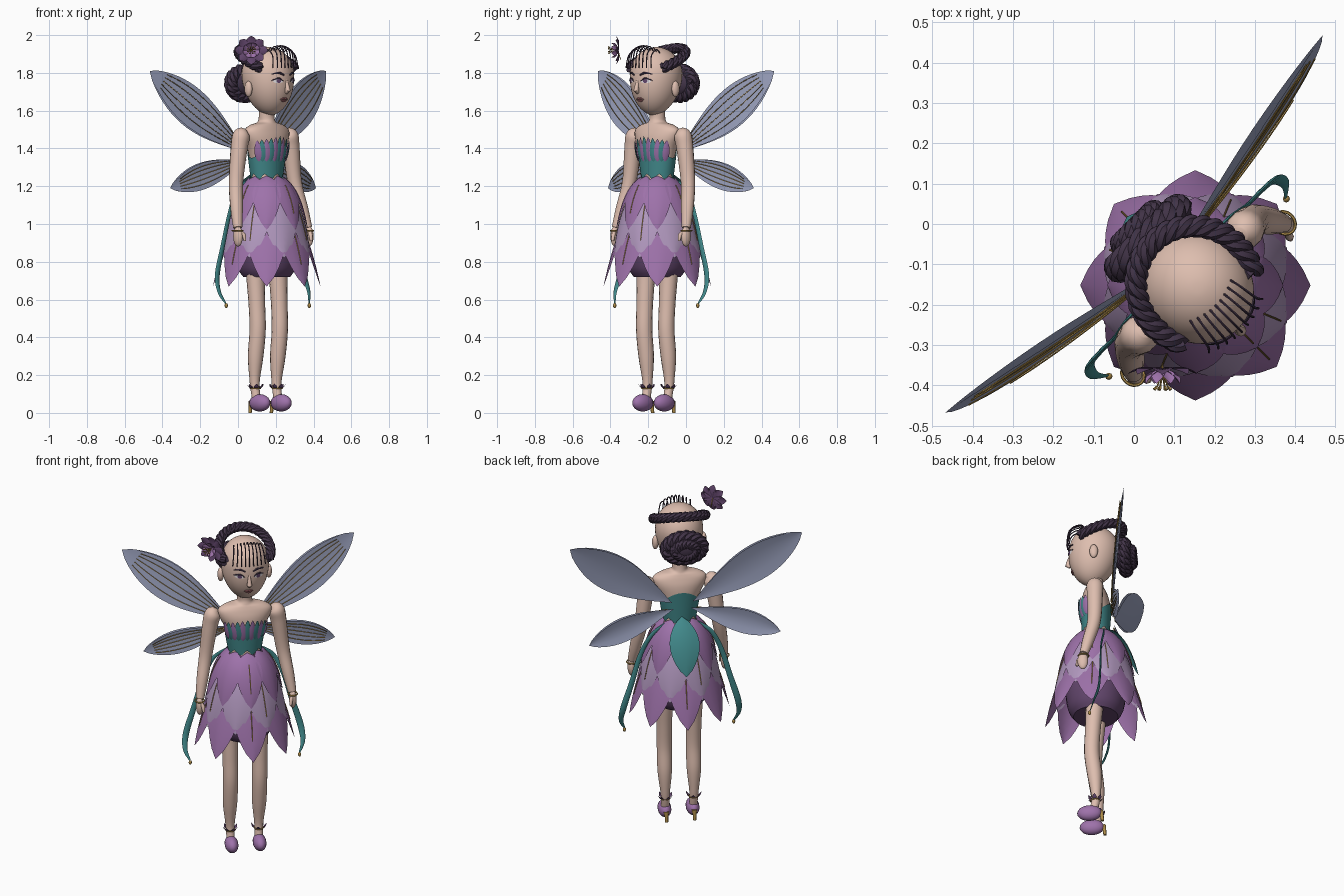
import bpy, math
from mathutils import Vector as V, Matrix

if "Cube" in bpy.data.objects:
    bpy.data.objects.remove(bpy.data.objects["Cube"])

PI = math.pi
# figure is turned 45 degrees and stands forward of the wing line
PLACE = Matrix.Rotation(PI / 4, 4, 'Z') @ Matrix.Translation((0, -0.215, 0))


def colour(name, r, g, b):
    m = bpy.data.materials.new(name)
    m.diffuse_color = [((c / 255 + 0.055) / 1.055) ** 2.4 for c in (r, g, b)] + [1]
    m.use_nodes = True
    m.node_tree.nodes["Principled BSDF"].inputs["Base Color"].default_value = m.diffuse_color
    return m


SKIN = colour("skin", 222, 190, 175)
HAIR = colour("dark_hair", 66, 52, 72)
PURPLE = colour("purple", 158, 114, 170)
LILAC = colour("lilac", 177, 152, 190)
PLUM = colour("plum", 98, 70, 108)
TEAL = colour("teal", 66, 138, 140)
WING = colour("wing_grey_blue", 160, 167, 196)
GOLD = colour("gold", 176, 142, 74)
LIP = colour("lip", 160, 100, 105)
WHITE = colour("eye_white", 235, 230, 232)


def make(name, mat, *parts):
    """Merge (verts, faces) parts into one smooth object."""
    vs, fs = [], []
    for v, f in parts:
        fs += [[i + len(vs) for i in q] for q in f]
        vs += v
    me = bpy.data.meshes.new(name)
    me.from_pydata([PLACE @ V(p) for p in vs], [], fs)
    me.materials.append(mat)
    ob = bpy.data.objects.new(name, me)
    bpy.context.collection.objects.link(ob)
    bpy.ops.object.select_all(action='DESELECT')
    ob.select_set(True)
    bpy.context.view_layer.objects.active = ob
    bpy.ops.object.shade_smooth_by_angle(angle=math.radians(50))


def flip(part):
    return [V((-p[0], p[1], p[2])) for p in part[0]], [f[::-1] for f in part[1]]


def pair(*parts):
    return list(parts) + [flip(p) for p in parts]


def spline(pts, n=6):
    """Catmull-Rom resampling of tuples of any length."""
    out, k = [], len(pts)
    for i in range(k - 1):
        a, b, c, d = pts[max(i - 1, 0)], pts[i], pts[i + 1], pts[min(i + 2, k - 1)]
        for j in range(n):
            t = j / n
            out.append(tuple(0.5 * (2 * q + (r - p) * t + (2 * p - 5 * q + 4 * r - s) * t * t
                             + (3 * q - p - 3 * r + s) * t ** 3) for p, q, r, s in zip(a, b, c, d)))
    return out + [tuple(pts[-1])]


def skin_rings(rings, caps=True):
    n = len(rings[0])
    f = [[k * n + i, k * n + (i + 1) % n, (k + 1) * n + (i + 1) % n, (k + 1) * n + i]
         for k in range(len(rings) - 1) for i in range(n)]
    if caps:
        f += [list(range(n))[::-1], [(len(rings) - 1) * n + i for i in range(n)]]
    return [p for r in rings for p in r], f


def loft(rows, n=28):
    """Stacked ellipses from (y, z, rx, ry)."""
    return skin_rings([[V((rx * math.cos(2 * PI * i / n), y + ry * math.sin(2 * PI * i / n), z))
                        for i in range(n)] for y, z, rx, ry in rows])


def tube(pts, n=8, ref=(0, 1, 0), flat=1):
    """Sweep along (x, y, z, radius)."""
    P, rings = [V(p[:3]) for p in pts], []
    for i, p in enumerate(P):
        t = P[min(i + 1, len(P) - 1)] - P[max(i - 1, 0)]
        u = t.cross(V(ref)).normalized()
        w = u.cross(t).normalized()
        rings.append([p + pts[i][3] * (u * math.cos(2 * PI * k / n) + flat * w * math.sin(2 * PI * k / n))
                      for k in range(n)])
    return skin_rings(rings)


def ball(c, r, n=16):
    return skin_rings([[V((c[0] + r[0] * math.sin(a) * math.cos(2 * PI * i / n),
                           c[1] + r[1] * math.sin(a) * math.sin(2 * PI * i / n),
                           c[2] - r[2] * math.cos(a))) for i in range(n)]
                       for a in [0.02 + (PI - 0.04) * k / 10 for k in range(11)]])


def bez(a, b, c, t):
    return V(a) * (1 - t) ** 2 + V(b) * 2 * t * (1 - t) + V(c) * t * t


def leaf(a, b, c, side, w, cup=0.0, k=1.0, p=0.8, n=12):
    """Petal on a quadratic midline, edges cupped back along the surface normal."""
    side, vs = V(side).normalized(), []
    nrm = side.cross(V(c) - V(a)).normalized()
    for i in range(n + 1):
        t = i / n
        h = w * max(math.sin(PI * t ** k), 0.002) ** p
        for s in (-1, -0.5, 0, 0.5, 1):
            vs.append(bez(a, b, c, t) + side * h * s + nrm * cup * s * s * h / w)
    return vs, [[r * 5 + j, r * 5 + j + 1, r * 5 + j + 6, r * 5 + j + 5] for r in range(n) for j in range(4)]


def rope(path, r, ref, turns):
    """Three twisted strands around a path of points."""
    P, parts = [V(p) for p in path], []
    for s in range(3):
        pts = []
        for i, p in enumerate(P):
            t = P[min(i + 1, len(P) - 1)] - P[max(i - 1, 0)]
            u = t.cross(V(ref)).normalized()
            w = u.cross(t).normalized()
            a = 2 * PI * (turns * i / len(P) + s / 3)
            pts.append((*(p + 0.5 * r * (u * math.cos(a) + w * math.sin(a))), 0.6 * r))
        parts.append(tube(pts, 7, ref))
    return parts


# ---- body
make("torso", SKIN, loft(spline([(0, 1.12, .12, .1), (0, 1.24, .088, .07), (0, 1.32, .098, .076),
     (0, 1.40, .12, .082), (0, 1.46, .148, .078), (0, 1.50, .15, .066), (0, 1.525, .11, .055),
     (0, 1.54, .05, .048), (0, 1.57, .042, .042), (-.01, 1.64, .045, .045)], 4)))
arm = tube(spline([(.165, .01, 1.50, .02), (.18, .01, 1.47, .046), (.195, .012, 1.40, .045), (.22, .01, 1.22, .038),
                   (.245, -.02, 1.08, .033), (.262, -.045, .98, .024)]), 14)
make("arms", SKIN, *pair(arm))
make("hands", SKIN, *pair(ball((.265, -.05, .935), (.021, .03, .055)),
                          tube([(.26, -.06, .965, .01), (.25, -.08, .94, .011), (.248, -.085, .91, .007)], 8)))
make("bracelets", GOLD, *pair(tube([(.265 + .026 * math.cos(a), -.046 + .03 * math.sin(a), .965, .004)
                                    for a in [2 * PI * i / 16 for i in range(17)]], 6, (0, 0, 1))))
make("legs", SKIN, *pair(tube(spline([(.085, 0, .95, .058), (.085, 0, .75, .05), (.084, -.01, .58, .044),
     (.083, -.015, .44, .043), (.083, .0, .3, .041), (.082, .008, .18, .028), (.081, .005, .12, .024),
     (.08, -.01, .05, .024)]), 16)))

# ---- shoes with heels and ankle petals
make("shoes", PURPLE, *pair(ball((.08, -.028, .053), (.038, .07, .046))))
make("heels", GOLD, *pair(tube([(.08, .035, .06, .016), (.08, .042, .03, .01), (.08, .045, 0, .009)], 8)))
ankle, cuff = [], []
for i in range(7):
    a = 2 * PI * i / 7
    d, o = V((math.cos(a), math.sin(a), 0)), V((.081, .003, .13))
    ankle.append(leaf(o + d * .02, o + d * .035, o + d * .045 + V((0, 0, .025)), (-d.y, d.x, 0), .012, n=6))
    cuff.append((*(o + d * .027), .004))
make("ankle_petals", PLUM, *pair(*ankle))
make("ankle_rings", GOLD, *pair(tube(cuff + cuff[:1], 6, (0, 0, 1))))


# ---- head
def head_size(z):
    if z > 1.79:
        return .135 * math.sqrt(max(1 - ((z - 1.79) / .147) ** 2, 0)), 0
    t = min((1.79 - z) / .215, 1)
    return .135 * (1 - t * t) ** .55, -.018 * t


def face(x, z, off=.002):
    r, sh = head_size(z)
    return V((x, sh - .008 - r * 1.06 * math.sqrt(max(1 - (x / r) ** 2, 0)) - off, z))


rows = []
for i in range(25):
    z = 1.756 - .1805 * math.cos(PI * (i + .15) / 24.3)
    r, sh = head_size(z)
    rows.append((sh - .008, z, r, r * 1.06))
make("head", SKIN, loft(rows, 36))
make("ears", SKIN, *pair(ball((.137, 0, 1.715), (.018, .024, .042))))
make("nose", SKIN, tube([(*face(0, 1.765, -.006), .006), (*face(0, 1.73, .004), .011),
                         (*face(0, 1.708, .012), .015), (*face(0, 1.694, .002), .008)], 10, (1, 0, 0)))


def patch(cx, cz, w, h, off):
    """Thin ellipse plate lying on the face."""
    e = [face(cx + w * math.cos(2 * PI * i / 16), cz + h * math.sin(2 * PI * i / 16), off) for i in range(16)]
    return [face(cx, cz, off)] + e, [[0, 1 + i, 1 + (i + 1) % 16] for i in range(16)]


def stroke(pts, r):
    return tube(spline([(*face(x, z), r * k) for x, z, k in pts], 4), 6, (0, 1, .3))


make("eye_whites", WHITE, *pair(patch(.054, 1.757, .026, .011, .003)))
make("irises", PLUM, *pair(patch(.053, 1.757, .012, .0105, .005)))
make("lashes_and_brows", HAIR,
     *pair(stroke([(.027, 1.755, .5), (.042, 1.768, 1), (.06, 1.77, 1.2), (.085, 1.76, .6)], .0042),
           stroke([(.022, 1.788, .8), (.05, 1.8, 1.2), (.085, 1.793, .5)], .005)))
make("lips", LIP, stroke([(-.026, 1.659, .3), (-.01, 1.664, 1), (0, 1.661, .9), (.01, 1.664, 1), (.026, 1.659, .3)], .006),
     stroke([(-.02, 1.655, .3), (0, 1.651, 1.1), (.02, 1.655, .3)], .006))

# ---- hair: braid, bun and thin fringe
arc = [math.radians(-32 + 244 * i / 90) for i in range(91)]
make("braid", HAIR, *rope([(.145 * math.cos(a), .15 * math.sin(a), 1.862 + .45 * .15 * math.sin(a)) for a in arc],
                          .027, (0, -.41, .91), 7))
coil = []
for R, y, r in ((.093, .165, .036), (.05, .2, .03)):
    ring = [2 * PI * i / 72 for i in range(73)]
    coil += rope([(R * 1.1 * math.cos(a), y, 1.745 + R * .72 * math.sin(a)) for a in ring], r, (0, 1, 0), 6)
make("bun", HAIR, ball((0, .165, 1.745), (.11, .065, .08)), *coil)
fringe = []
for i in range(9):
    x = -.085 + .17 * i / 8
    d = x * x * 3
    fringe.append(tube(spline([(x * .8, -.065 + d, 1.915 - d, .003), (x * .9, -.1 + d, 1.945 - d, .003),
                               (x, -.15 + d, 1.915 - d, .0035), (x * 1.1, -.163 + d, 1.825, .003)], 5), 5, (1, 0, 0)))
make("fringe", HAIR, *fringe)

# ---- hair flower
c, ax = V((-.205, -.09, 1.92)), V((-.707, -.707, 0))
u, up = V((.707, -.707, 0)), V((0, 0, 1))
outer, inner, stamens = [], [], []
for i in range(8):
    a = 2 * PI * i / 8 + PI / 2
    d = u * math.cos(a) * 1.15 + up * math.sin(a)
    s = up * math.cos(a) - u * math.sin(a)
    outer.append(leaf(c, c + d * .05 - ax * .005, c + d * .076 + ax * .012, s, .027, .006))
    d, s = (d + s * .4) * .9, s - d * .4
    inner.append(leaf(c, c + d * .03 + ax * .01, c + d * .042 + ax * .035, s, .018, .005))
    stamens.append(tube([(*c, .002), (*(c + d * .012 + ax * .04), .002), (*(c + d * .02 + ax * .05), .0045)], 5, (0, 0, 1)))
make("flower_outer_petals", PLUM, *outer)
make("flower_inner_petals", PURPLE, *inner)
make("flower_stamens", GOLD, *stamens, tube([(*c, .003), (*(c - up * .05 - ax * .015), .002)], 5))


# ---- bodice with a dipped top edge and petal front
def waist(z):
    t = (z - 1.24) / .2
    return .094 + .034 * t, .076 + .014 * t


rings = []
for k in range(7):
    ring = []
    for i in range(40):
        a = 2 * PI * i / 40
        lo = 1.25 + .015 * math.cos(8 * a)
        z = lo + (1.35 + .08 * math.sin(a) ** 2 - lo) * k / 6
        rx, ry = waist(z)
        ring.append(V((rx * math.cos(a), ry * math.sin(a), z)))
    rings.append(ring)
make("bodice", TEAL, skin_rings(rings, False))
cups = [[], []]
for i in range(11):
    a = math.radians(-60 + 12 * i)
    d = V((math.sin(a) * 1.25, -math.cos(a) * .9, 0))
    h = 1.465 - .025 * abs(math.sin(a))
    cups[i % 2].append(leaf(d * .093 + up * 1.33, d * .112 + up * 1.38, d * .112 + up * h,
                            (math.cos(a), math.sin(a), 0), .019, -.004, .9, .6))
make("bodice_purple_petals", PURPLE, *cups[0])
make("bodice_teal_petals", TEAL, *cups[1])

# ---- skirt: bell and three tiers of petals
make("underskirt", PLUM, loft(spline([(0, 1.235, .085, .075), (0, 1.15, .12, .115), (0, 1.02, .155, .155),
                                      (0, .88, .17, .17), (0, .77, .155, .155), (0, .72, .125, .125)], 4)))


def tier(name, mat, turn, base, mid, tip, w, cup):
    petals, ribs = [], []
    for i in range(8):
        a = 2 * PI * (i + turn) / 8
        d = V((math.sin(a), -math.cos(a), 0))
        q = [d * r + up * z for r, z in (base, mid, tip)]
        petals.append(leaf(*q, (math.cos(a), math.sin(a), 0), w, cup, .95, .7))
        if i % 2 == 0:
            ribs.append(tube([(*(bez(*q, t / 10) + d * .001), .0022) for t in range(3, 9)], 5, (-d.y, d.x, 0)))
    make(name, mat, *petals)
    make(name + "_ribs", GOLD, *ribs)


tier("skirt_lower_petals", PURPLE, 0, (.12, 1.12), (.22, .98), (.285, .67), .105, .02)
tier("skirt_middle_petals", LILAC, .5, (.12, 1.2), (.21, 1.06), (.245, .82), .095, .022)
tier("skirt_upper_petals", PURPLE, 0, (.08, 1.255), (.185, 1.2), (.218, .97), .075, .016)
make("back_tail", TEAL, leaf((0, .078, 1.28), (0, .2, 1.2), (0, .24, .98), (-1, 0, 0), .085, .015, 1.1, .7))

# ---- hanging ribbons with gold tips
make("ribbons", TEAL, *pair(tube(spline([(.09, .05, 1.23, .008), (.17, .06, 1.17, .012), (.23, .05, 1.05, .014),
     (.28, .05, .88, .016), (.325, .045, .73, .018), (.335, .02, .64, .013), (.312, -.005, .58, .005)]), 8, (0, 1, 0), .35)))
make("ribbon_tips", GOLD, *pair(ball((.311, -.008, .568), (.009, .009, .013), 8)))


# ---- wings, right side mirrored to the left
def wing(name, a, b, c, w):
    side = V((-(c[2] - a[2]), 0, c[0] - a[0])).normalized()
    front = leaf(a, b, c, side, w, .012, 1.35, .75, 20)
    back = leaf(a, b, c, side, w, -.006, 1.35, .75, 20)
    make(name, WING, *pair(front, (back[0], [f[::-1] for f in back[1]])))
    veins = []
    for s in (-.6, -.25, .1, .45, .75):
        pts = []
        for i in range(1, 16):
            t = i / 17
            h = w * math.sin(PI * t ** 1.35) ** .75
            pts.append((*(bez(a, b, c, t) + side * h * s + V((0, -.004 - .012 * s * s, 0))), .0022))
        veins.append(tube(pts, 5))
    make(name + "_veins", GOLD, *pair(*veins))


wing("upper_wings", (.06, .1, 1.38), (.34, .13, 1.56), (.66, .215, 1.81), .108)
wing("lower_wings", (.05, .1, 1.34), (.3, .12, 1.27), (.545, .177, 1.19), .07)
